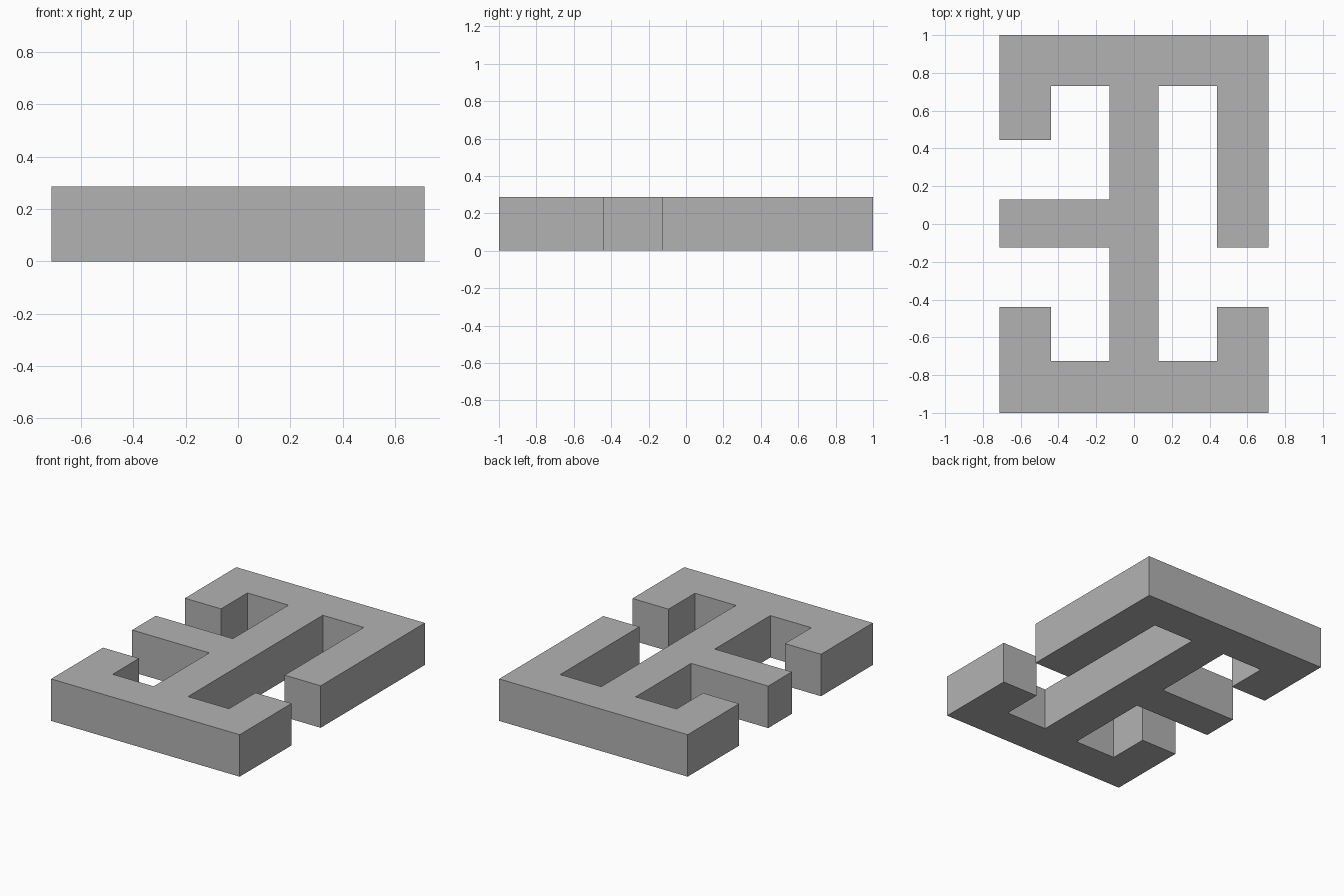
import bpy
import bmesh

cube = bpy.data.objects.get("Cube")
if cube:
    bpy.data.objects.remove(cube, do_unlink=True)

HEIGHT = 0.287
SIDE = 0.713    # outer half width
INNER = 0.44    # inner face of the side arms
STEM = 0.13     # half width of the central bar
TOP, BOTTOM = 0.73, -0.725  # inner faces of the end bars

grey = bpy.data.materials.new("plain grey")
grey.use_nodes = True
colour = (0.45, 0.45, 0.45, 1)
grey.diffuse_color = colour
grey.node_tree.nodes["Principled BSDF"].inputs["Base Color"].default_value = colour

# Outline, counter-clockwise from the front left corner
outline = [
    (-SIDE, -1), (SIDE, -1),
    # front arm and long back arm on the +x side
    (SIDE, -0.44), (INNER, -0.44), (INNER, BOTTOM), (STEM, BOTTOM),
    (STEM, TOP), (INNER, TOP), (INNER, -0.125), (SIDE, -0.125),
    (SIDE, 1), (-SIDE, 1),
    # back arm, middle branch and front arm on the -x side
    (-SIDE, 0.445), (-INNER, 0.445), (-INNER, TOP), (-STEM, TOP),
    (-STEM, 0.13), (-SIDE, 0.13), (-SIDE, -0.125), (-STEM, -0.125),
    (-STEM, BOTTOM), (-INNER, BOTTOM), (-INNER, -0.44), (-SIDE, -0.44),
]

# Extrude the outline into one solid block
bm = bmesh.new()
base = bm.faces.new([bm.verts.new((x, y, 0)) for x, y in outline])
extruded = bmesh.ops.extrude_face_region(bm, geom=[base], use_keep_orig=True)
top_verts = [g for g in extruded["geom"] if isinstance(g, bmesh.types.BMVert)]
bmesh.ops.translate(bm, verts=top_verts, vec=(0, 0, HEIGHT))
bmesh.ops.recalc_face_normals(bm, faces=bm.faces)

mesh = bpy.data.meshes.new("branched_block")
bm.to_mesh(mesh)
bm.free()
mesh.materials.append(grey)
block = bpy.data.objects.new("branched_block", mesh)
bpy.context.collection.objects.link(block)
